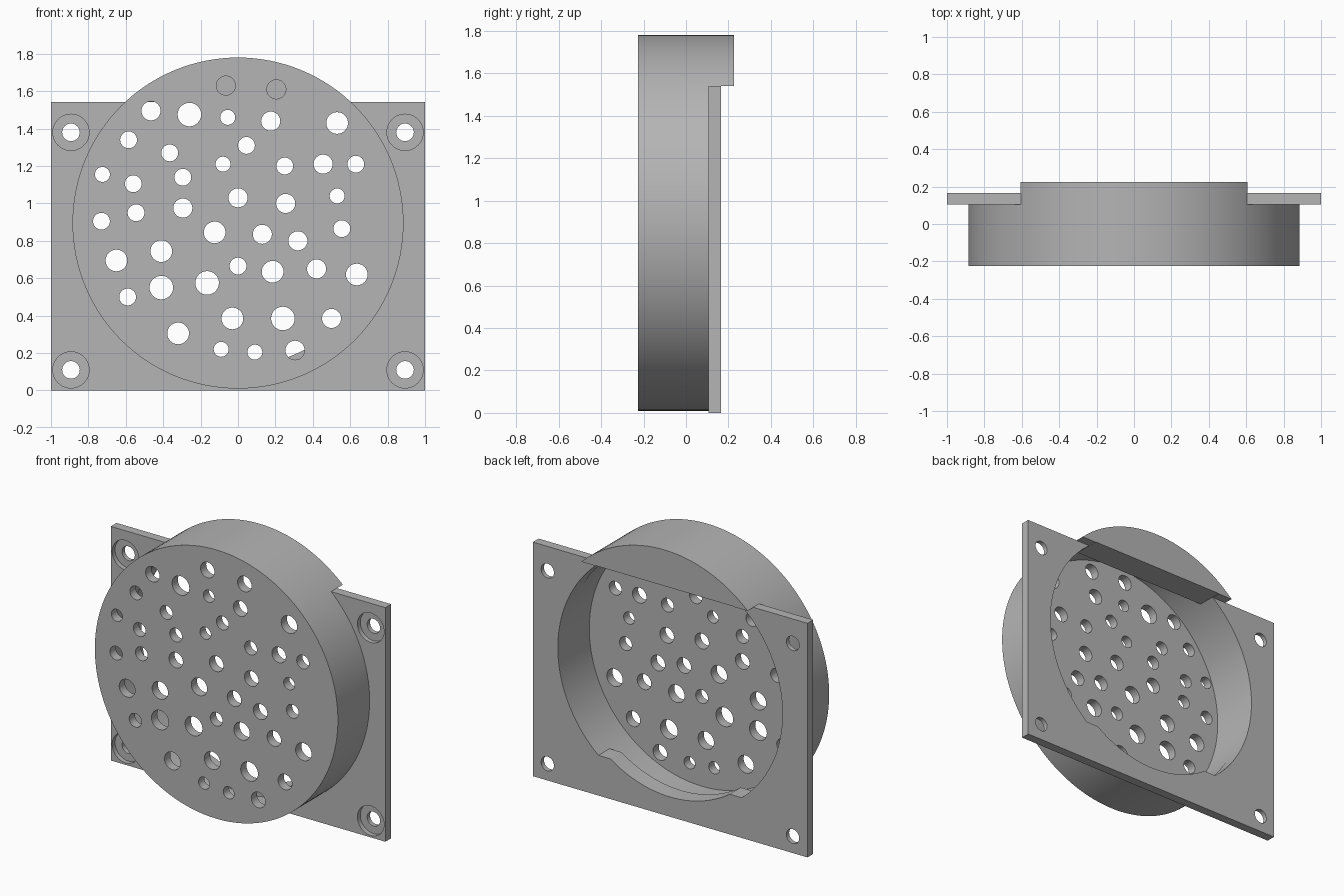
import bpy, bmesh, math
from mathutils import Matrix, Vector

cube = bpy.data.objects.get("Cube")
if cube:
    bpy.data.objects.remove(cube, do_unlink=True)

CZ = 0.895            # height of the drum axis
TOP = 1.54            # top edge of the mounting plate
CAP = 0.05            # inner face of the rear cap and lip

grey = bpy.data.materials.new("plain grey")
grey.use_nodes = True
grey.diffuse_color = (0.46, 0.46, 0.46, 1)
grey.node_tree.nodes["Principled BSDF"].inputs["Base Color"].default_value = (0.46, 0.46, 0.46, 1)


def finish(name, bm):
    bmesh.ops.recalc_face_normals(bm, faces=bm.faces)
    mesh = bpy.data.meshes.new(name)
    bm.to_mesh(mesh)
    bm.free()
    mesh.materials.append(grey)
    obj = bpy.data.objects.new(name, mesh)
    bpy.context.collection.objects.link(obj)
    return obj


def add_disc(bm, x, z, r, y0, y1, seg):
    """Cylinder along y."""
    m = Matrix.Translation((x, (y0 + y1) / 2, z)) @ Matrix.Rotation(math.pi / 2, 4, 'X')
    bmesh.ops.create_cone(bm, cap_ends=True, segments=seg, radius1=r, radius2=r,
                          depth=y1 - y0, matrix=m)


def discs(name, items, y0, y1, seg):
    bm = bmesh.new()
    for x, z, r in items:
        add_disc(bm, x, z, r, y0, y1, seg)
    return finish(name, bm)


def box(name, x0, x1, y0, y1, z0, z1):
    bm = bmesh.new()
    size = Matrix.Diagonal((x1 - x0, y1 - y0, z1 - z0, 1))
    centre = Matrix.Translation(((x0 + x1) / 2, (y0 + y1) / 2, (z0 + z1) / 2))
    bmesh.ops.create_cube(bm, size=1, matrix=centre @ size)
    return finish(name, bm)


def prism(name, points, y0, y1):
    bm = bmesh.new()
    face = bm.faces.new([bm.verts.new((x, y0, z)) for x, z in points])
    out = bmesh.ops.extrude_face_region(bm, geom=[face])
    moved = [v for v in out["geom"] if isinstance(v, bmesh.types.BMVert)]
    bmesh.ops.translate(bm, verts=moved, vec=Vector((0, y1 - y0, 0)))
    return finish(name, bm)


def combine(target, tool, operation):
    """Apply a boolean and remove the helper."""
    tool.hide_render = True
    mod = target.modifiers.new("shape", 'BOOLEAN')
    mod.operation = operation
    mod.solver = 'EXACT'
    mod.object = tool
    bpy.context.view_layer.objects.active = target
    bpy.ops.object.modifier_apply(modifier=mod.name)
    bpy.data.objects.remove(tool, do_unlink=True)


# Drum, trimmed so that only the top overhangs behind the plate
body = discs("perforated_cover", [(0, CZ, 0.885)], -0.225, 0.225, 128)
combine(body, box("trim", -1.2, 1.2, 0.13, 0.5, -0.5, TOP), 'DIFFERENCE')

# Square mounting plate
combine(body, box("plate", -1, 1, 0.105, 0.165, 0, TOP + 0.001), 'UNION')

# Round hollow behind the front face
combine(body, discs("hollow", [(0, CZ, 0.82)], -0.165, CAP, 128), 'DIFFERENCE')

# Rear opening: flat top under the cap, thicker lip at the bottom
R, LIP, LIP_DZ = 0.818, 0.765, -0.63
top_a = math.asin((TOP + 0.002 - CZ) / R)
side_a = math.asin(LIP_DZ / R)
lip_a = math.asin(LIP_DZ / LIP)


def arc(r, a, b, n):
    return [(r * math.cos(a + (b - a) * i / n), CZ + r * math.sin(a + (b - a) * i / n))
            for i in range(n + 1)]


opening = (arc(R, top_a, side_a, 40) + arc(LIP, lip_a, -math.pi - lip_a, 30)
           + arc(R, -math.pi - side_a, -math.pi - top_a, 40))
combine(body, prism("opening", opening, CAP - 0.02, 0.4), 'DIFFERENCE')

# Scattered front holes grouped by radius
holes = {
    0.063: [(-0.26, 1.475), (0.24, 0.385), (-0.41, 0.55), (-0.165, 0.575)],
    0.058: [(0.53, 1.43), (-0.125, 0.845), (-0.65, 0.695), (-0.41, 0.745), (0.185, 0.635),
            (0.635, 0.62), (-0.03, 0.385), (-0.32, 0.305)],
    0.051: [(-0.465, 1.495), (0.175, 1.44), (0, 1.03), (0.255, 1), (-0.295, 0.975),
            (0.13, 0.835), (0.455, 1.21), (0.205, 1.61), (-0.065, 1.63), (0.5, 0.385),
            (0.32, 0.8), (0.42, 0.65), (0.305, 0.215)],
    0.045: [(-0.585, 1.34), (-0.365, 1.27), (0.045, 1.31), (0.25, 1.2), (0.63, 1.21),
            (-0.56, 1.105), (-0.295, 1.14), (-0.545, 0.95), (-0.73, 0.905), (0, 0.665),
            (0.555, 0.865), (-0.59, 0.5)],
    0.04: [(-0.055, 1.46), (-0.08, 1.21), (-0.725, 1.155), (0.53, 1.04), (-0.09, 0.22),
           (0.09, 0.205)],
}
spots = [(x, z, r) for r, group in holes.items() for x, z in group]
combine(body, discs("front_holes", spots, -0.3, -0.1, 32), 'DIFFERENCE')

# Corner screw holes with counterbores
corners = [(s * 0.893, z) for s in (-1, 1) for z in (0.11, 1.38)]
combine(body, discs("counterbores", [(x, z, 0.097) for x, z in corners], 0.06, 0.135, 48),
        'DIFFERENCE')
combine(body, discs("screw_holes", [(x, z, 0.047) for x, z in corners], 0, 0.3, 32),
        'DIFFERENCE')

# Smooth round walls, crisp edges
bpy.ops.object.select_all(action='DESELECT')
body.select_set(True)
bpy.context.view_layer.objects.active = body
bpy.ops.object.shade_smooth_by_angle(angle=math.radians(25))
